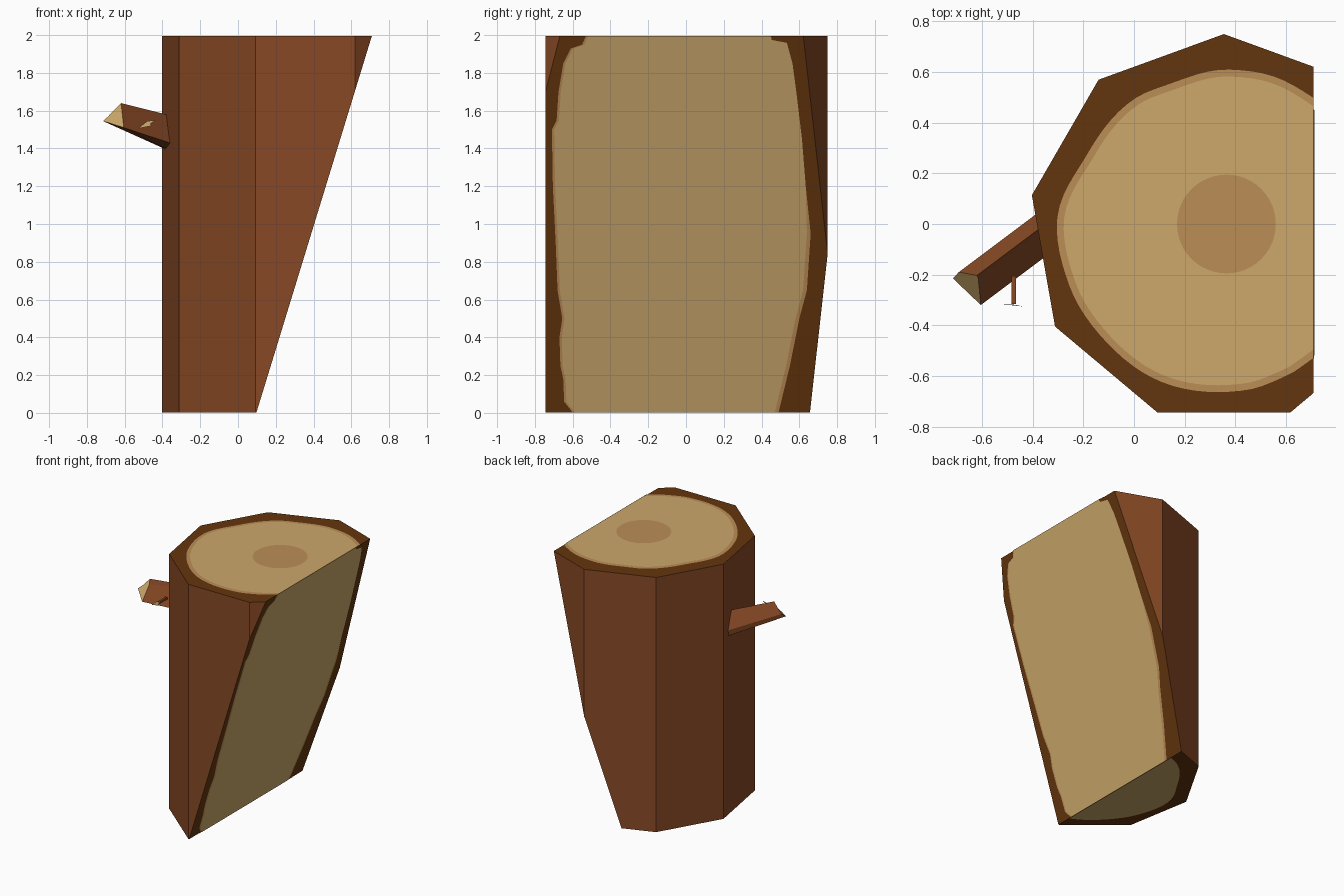
import bpy, bmesh, math
from mathutils import Vector

if "Cube" in bpy.data.objects:
    bpy.data.objects.remove(bpy.data.objects["Cube"])


def lin(c):
    return c / 12.92 if c <= 0.04045 else ((c + 0.055) / 1.055) ** 2.4


def mat(name, r, g, b):
    m = bpy.data.materials.new(name)
    m.diffuse_color = (lin(r / 255), lin(g / 255), lin(b / 255), 1)
    m.use_nodes = True
    m.node_tree.nodes["Principled BSDF"].inputs["Base Color"].default_value = m.diffuse_color
    return m


bark = mat("red_brown_bark", 136, 73, 37)
rim = mat("dark_bark_rim", 100, 54, 14)
wood = mat("pale_wood", 204, 168, 107)
ring = mat("tan_wood_ring", 187, 141, 86)

CX, CY, R = 0.355, -0.02, 0.77
CUT_P = Vector((0.097, 0, 0))
CUT_N = Vector((2, 0, -0.613)).normalized()


def finish(name, bm, mats):
    me = bpy.data.meshes.new(name)
    bm.to_mesh(me)
    bm.free()
    for m in mats:
        me.materials.append(m)
    ob = bpy.data.objects.new(name, me)
    bpy.context.collection.objects.link(ob)
    return ob


def slant_cut(bm):
    geom = bm.verts[:] + bm.edges[:] + bm.faces[:]
    bmesh.ops.bisect_plane(bm, geom=geom, plane_co=CUT_P, plane_no=CUT_N, clear_outer=True)


def plate(name, pts, facing, m, cut=False):
    bm = bmesh.new()
    f = bm.faces.new([bm.verts.new(p) for p in pts])
    f.normal_update()
    if f.normal.dot(Vector(facing)) < 0:
        f.normal_flip()
    if cut:
        slant_cut(bm)
    finish(name, bm, [m])


# Trunk: nine-sided prism, sliced by a slanted plane
bm = bmesh.new()
Z0, Z1 = 0.003, 1.994
ang = [math.radians(90 + 40 * i) for i in range(9)]
base = bm.faces.new([bm.verts.new((CX + R * math.cos(a), CY + R * math.sin(a), Z0)) for a in ang])
ext = bmesh.ops.extrude_face_region(bm, geom=[base], use_keep_orig=True)
for v in ext["geom"]:
    if isinstance(v, bmesh.types.BMVert):
        v.co.z = Z1
slant_cut(bm)
bmesh.ops.holes_fill(bm, edges=[e for e in bm.edges if e.is_boundary], sides=0)
bmesh.ops.recalc_face_normals(bm, faces=bm.faces[:])
for f in bm.faces:
    f.material_index = 0 if abs(f.normal.z) < 0.05 else 1
finish("trunk", bm, [bark, rim])

# Wavy wood outline for the ends: (angle, radius)
WAVE = [(0, .62), (56, .627), (73, .634), (88, .63), (110, .612), (125, .624), (150, .615),
        (178, .66), (200, .65), (222, .644), (247, .652), (278, .642), (293, .63), (304, .62), (360, .62)]


def radius(d):
    for (a0, r0), (a1, r1) in zip(WAVE, WAVE[1:]):
        if a0 <= d <= a1:
            t = (1 - math.cos(math.pi * (d - a0) / (a1 - a0))) / 2
            return r0 + (r1 - r0) * t
    return 0.62


def wavy(z, inset=0):
    return [(CX + (radius(d) - inset) * math.cos(math.radians(d)),
             CY + (radius(d) - inset) * math.sin(math.radians(d)), z) for d in range(0, 360, 4)]


# Top end: growth ring, pale wood, heartwood disc; bottom end: pale wood
plate("top_ring", wavy(1.996), (0, 0, 1), ring, True)
plate("top_wood", wavy(1.998, 0.027), (0, 0, 1), wood, True)
plate("heartwood", [(0.365 + 0.195 * math.cos(math.tau * i / 48), 0.195 * math.sin(math.tau * i / 48), 2.0)
                    for i in range(48)], (0, 0, 1), ring)
plate("bottom_wood", wavy(0.0), (0, 0, -1), wood, True)

# Slanted cut face: ragged outline as (y, z)
LEFT = [(-.60, .003), (-.645, .06), (-.65, .18), (-.665, .25), (-.67, .4), (-.655, .5), (-.68, .65),
        (-.69, .9), (-.705, 1.2), (-.71, 1.5), (-.685, 1.55), (-.675, 1.7), (-.65, 1.85),
        (-.61, 1.93), (-.55, 1.95), (-.53, 1.997)]
RIGHT = [(.49, .003), (.55, .25), (.60, .5), (.64, .65), (.65, .8), (.66, .95), (.64, 1.2),
         (.62, 1.45), (.59, 1.7), (.57, 1.85), (.54, 1.96), (.46, 1.975), (.455, 1.997)]


def on_cut(y, z, lift):
    return Vector((0.097 + 0.3065 * z, y, z)) + CUT_N * lift


for name, lift, dl, dr, m in (("cut_ring", .002, 0, 0, ring), ("cut_wood", .004, .012, .02, wood)):
    outline = [on_cut(y + dl, z, lift) for y, z in LEFT]
    outline += [on_cut(y - (dr if z < 1.2 else 0.006), z, lift) for y, z in reversed(RIGHT)]
    plate(name, outline, CUT_N, m)

# Broken branch stub: tip corners with the z slope of each edge
TIP = [(-.715, -.215, 1.545, .45), (-.692, -.19, 1.565, .40), (-.62, -.203, 1.64, .25),
       (-.615, -.215, 1.605, .22), (-.605, -.32, 1.51, .33)]
bm = bmesh.new()
tip = [bm.verts.new(t[:3]) for t in TIP]
root = [bm.verts.new((x + .38, y + .285, z - .38 * s)) for x, y, z, s in TIP]
end = bm.faces.new(tip)
bm.faces.new(root)
for i in range(5):
    j = (i + 1) % 5
    bm.faces.new((tip[i], tip[j], root[j], root[i]))
end.material_index = 1
bmesh.ops.recalc_face_normals(bm, faces=bm.faces[:])
finish("branch", bm, [bark, wood])

# Thin twig on the branch with a pale split end
bm = bmesh.new()
bmesh.ops.create_cube(bm, size=1)
for v in bm.verts:
    v.co = Vector((-.475 + v.co.x * .016, -.26 + v.co.y * .11, 1.53 + v.co.z * .016))
finish("twig", bm, [bark])
plate("twig_end", [(-.53, -.315, 1.505), (-.455, -.324, 1.52), (-.465, -.323, 1.53),
                   (-.435, -.326, 1.55), (-.48, -.318, 1.545)], (0, -1, 0), wood)
